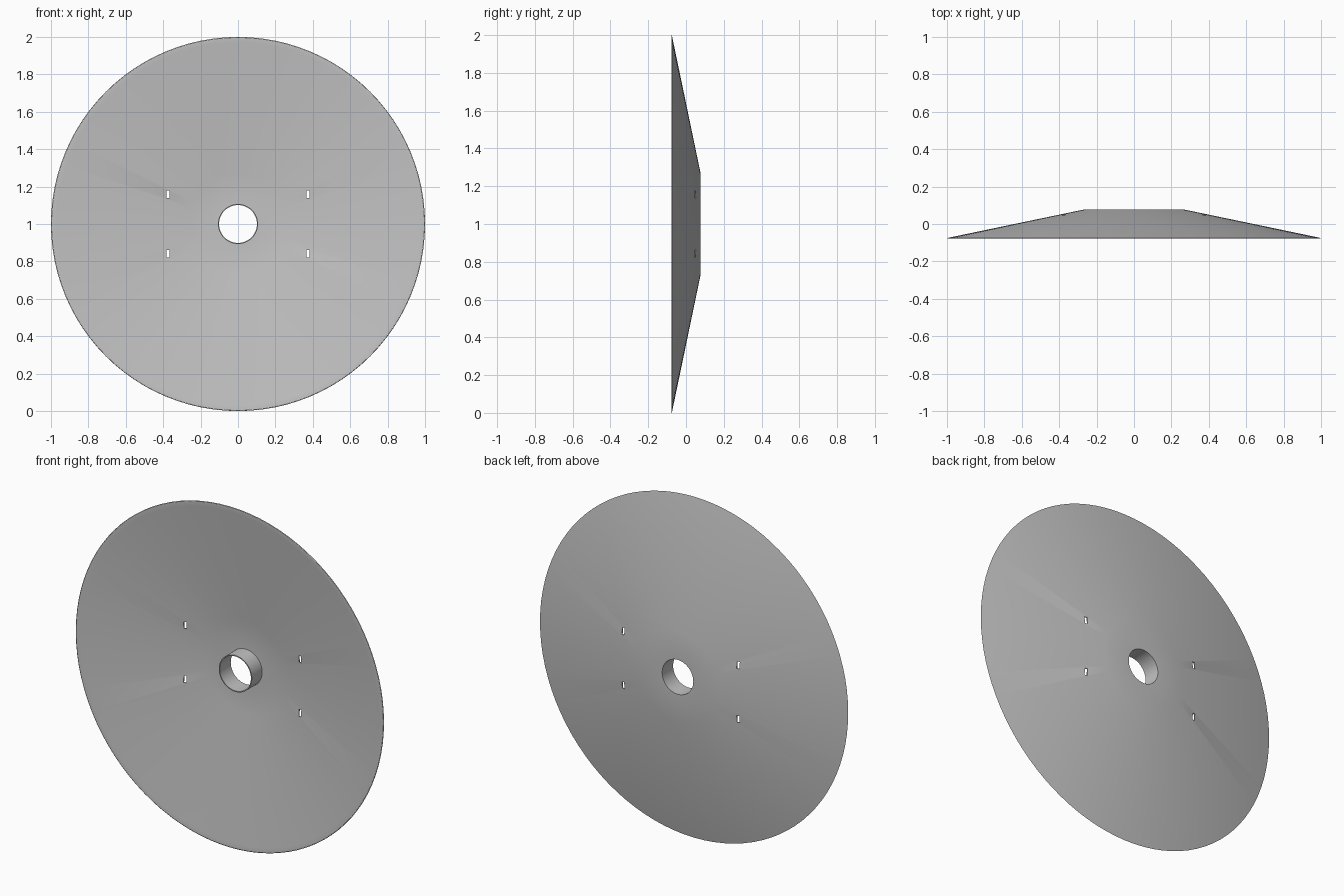
import bpy, bmesh, math
from mathutils import Matrix, Vector

cube = bpy.data.objects.get("Cube")
if cube:
    bpy.data.objects.remove(cube, do_unlink=True)

SEGMENTS = 96
CENTRE = Vector((0, 0, 1))

grey = bpy.data.materials.new("plain_grey")
grey.use_nodes = True
colour = (0.55, 0.55, 0.55, 1)
grey.diffuse_color = colour
grey.node_tree.nodes["Principled BSDF"].inputs["Base Color"].default_value = colour


def make_object(name, bm):
    bmesh.ops.recalc_face_normals(bm, faces=bm.faces)
    mesh = bpy.data.meshes.new(name)
    bm.to_mesh(mesh)
    bm.free()
    mesh.materials.append(grey)
    obj = bpy.data.objects.new(name, mesh)
    bpy.context.collection.objects.link(obj)
    return obj


# Thin dish with a flat back and a short collar: closed (radius, y) section
section = [(0.101, -0.025), (0.101, 0.077), (0.27, 0.077), (1.0, -0.075),
           (0.997, -0.077), (0.97, -0.0765), (0.27, 0.071), (0.107, 0.071), (0.107, -0.025)]
bm = bmesh.new()
rings = []
for i in range(SEGMENTS):
    a = math.tau * i / SEGMENTS
    rings.append([bm.verts.new(CENTRE + Vector((r * math.cos(a), y, r * math.sin(a))))
                  for r, y in section])
for i, ring in enumerate(rings):
    after = rings[(i + 1) % SEGMENTS]
    for j in range(len(section)):
        k = (j + 1) % len(section)
        bm.faces.new((ring[j], ring[k], after[k], after[j]))
dish = make_object("dish", bm)

# Four small slots through the sloping wall
bm = bmesh.new()
for sx in (-1, 1):
    for sz in (-1, 1):
        place = Matrix.Translation(CENTRE + Vector((sx * 0.373, 0.05, sz * 0.158)))
        bmesh.ops.create_cube(bm, size=1, matrix=place @ Matrix.Diagonal((0.016, 0.15, 0.04, 1)))
cutter = make_object("slot_cutter", bm)
cutter.hide_render = True

cut = dish.modifiers.new("slots", 'BOOLEAN')
cut.operation = 'DIFFERENCE'
cut.solver = 'EXACT'
cut.object = cutter

bpy.ops.object.select_all(action='DESELECT')
bpy.context.view_layer.objects.active = dish
dish.select_set(True)
bpy.ops.object.modifier_apply(modifier=cut.name)
bpy.data.objects.remove(cutter, do_unlink=True)
bpy.ops.object.shade_smooth_by_angle(angle=math.radians(30))
